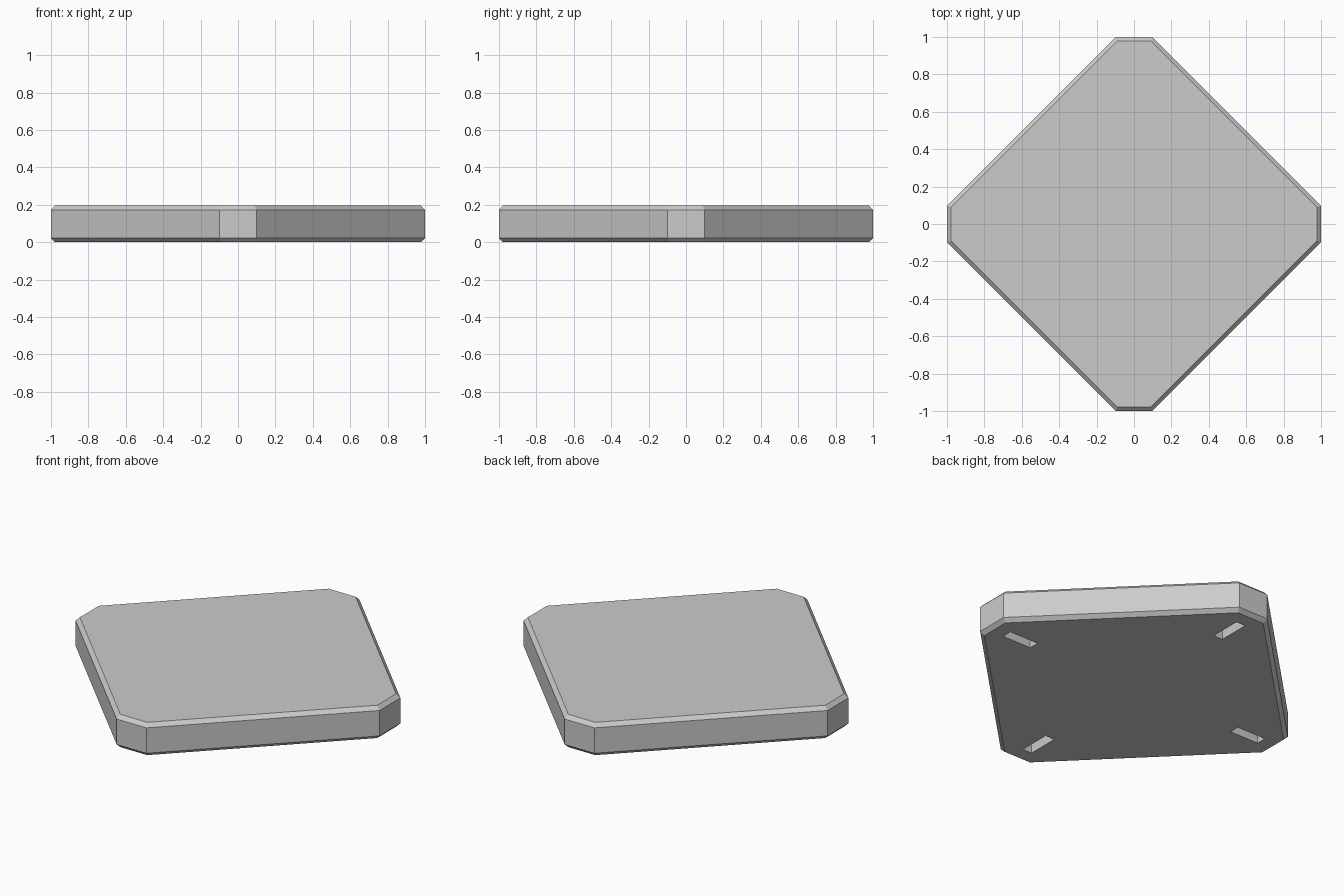
import bpy, bmesh, math

if "Cube" in bpy.data.objects:
    bpy.data.objects.remove(bpy.data.objects["Cube"])

HEIGHT = 0.195
BEVEL = 0.022
HALF_EDGE = 0.098   # half length of the short corner edges


def octagon(inset):
    # Diamond with cut corners, offset inward by an even distance
    r = 1 - inset
    a = HALF_EDGE - (math.sqrt(2) - 1) * inset
    return [(r, -a), (r, a), (a, r), (-a, r), (-r, a), (-r, -a), (-a, -r), (a, -r)]


def make_object(name, bm):
    bmesh.ops.recalc_face_normals(bm, faces=bm.faces)
    mesh = bpy.data.meshes.new(name)
    bm.to_mesh(mesh)
    bm.free()
    obj = bpy.data.objects.new(name, mesh)
    bpy.context.collection.objects.link(obj)
    return obj


# Plate: stacked octagon rings with chamfered rims
bm = bmesh.new()
rings = []
for z, inset in ((0, BEVEL), (BEVEL, 0), (HEIGHT - BEVEL, 0), (HEIGHT, BEVEL)):
    rings.append([bm.verts.new((x, y, z)) for x, y in octagon(inset)])
for low, high in zip(rings, rings[1:]):
    for i in range(8):
        j = (i + 1) % 8
        bm.faces.new((low[i], low[j], high[j], high[i]))
bm.faces.new(rings[0][::-1])
bm.faces.new(rings[-1])
plate = make_object("plate", bm)

# Slot cutters: one radial slot near each corner of the underside
bm = bmesh.new()
for x, y in ((0.8, 0), (-0.8, 0), (0, 0.8), (0, -0.8)):
    size = (0.19, 0.06, 0.2) if x else (0.06, 0.19, 0.2)
    verts = bmesh.ops.create_cube(bm, size=1)["verts"]
    bmesh.ops.scale(bm, vec=size, verts=verts)
    bmesh.ops.translate(bm, vec=(x, y, 0), verts=verts)
cutter = make_object("slot_cutter", bm)

# Cut the slots, then discard the cutter
mod = plate.modifiers.new("slots", 'BOOLEAN')
mod.operation = 'DIFFERENCE'
mod.solver = 'EXACT'
mod.object = cutter
bpy.context.view_layer.objects.active = plate
bpy.ops.object.modifier_apply(modifier=mod.name)
bpy.data.objects.remove(cutter, do_unlink=True)
